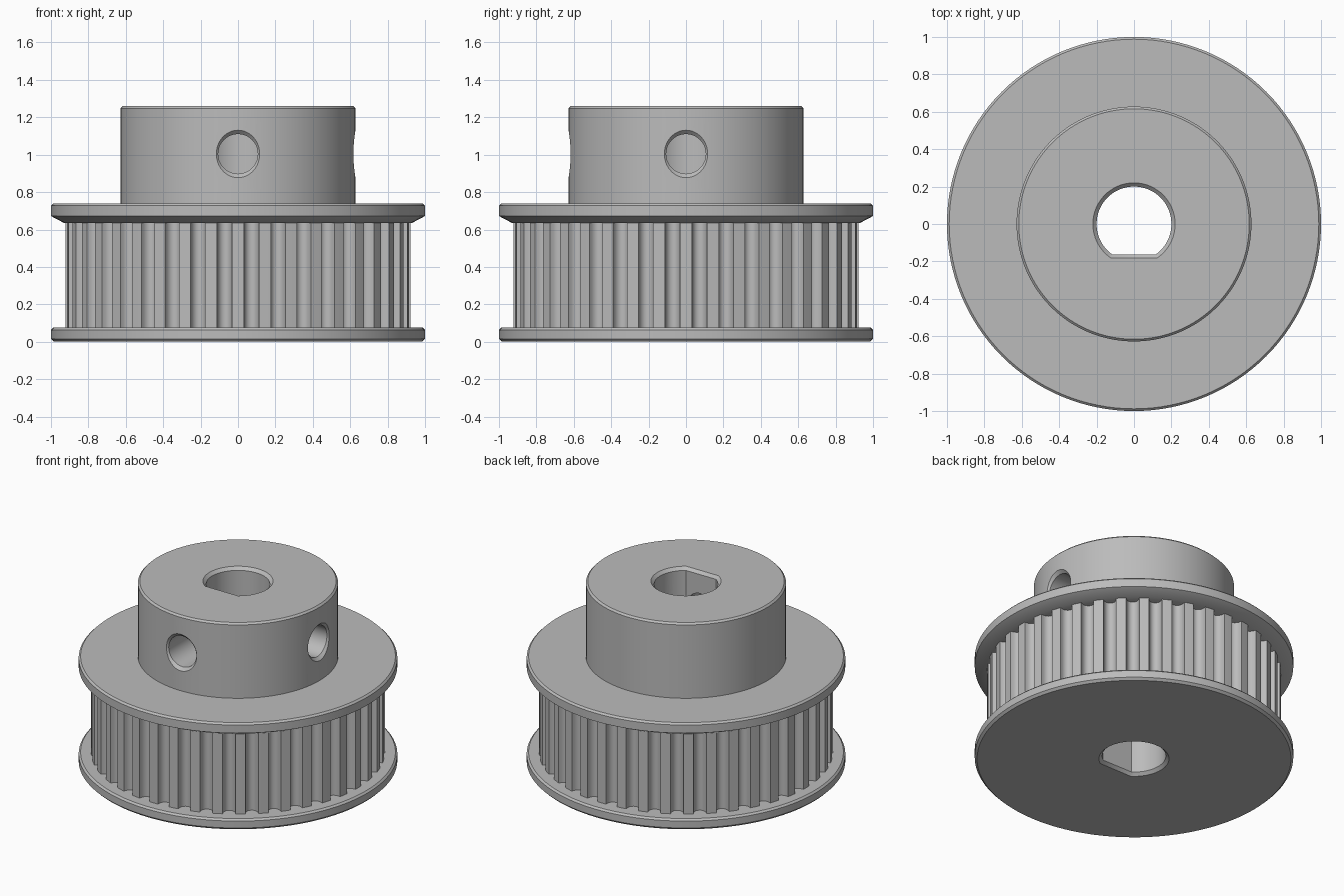
import bpy
import bmesh
from math import pi, sin, cos, asin, radians
from mathutils import Matrix

cube = bpy.data.objects.get("Cube")
if cube:
    bpy.data.objects.remove(cube)

TEETH = 40
GREY = (0.5, 0.5, 0.5, 1.0)
metal = bpy.data.materials.new("satin grey metal")
metal.use_nodes = True
metal.diffuse_color = GREY
metal.node_tree.nodes["Principled BSDF"].inputs["Base Color"].default_value = GREY


def loft(name, loops, closed=False):
    """Skin a stack of equal-length loops; cap the ends or join them into a ring."""
    bm = bmesh.new()
    rings = [[bm.verts.new(p) for p in loop] for loop in loops]
    pairs = list(zip(rings, rings[1:]))
    if closed:
        pairs.append((rings[-1], rings[0]))
    else:
        bm.faces.new(rings[0])
        bm.faces.new(rings[-1])
    for a, b in pairs:
        for i in range(len(a)):
            j = (i + 1) % len(a)
            bm.faces.new((a[i], a[j], b[j], b[i]))
    bmesh.ops.recalc_face_normals(bm, faces=bm.faces)
    mesh = bpy.data.meshes.new(name)
    bm.to_mesh(mesh)
    bm.free()
    mesh.materials.append(metal)
    obj = bpy.data.objects.new(name, mesh)
    bpy.context.collection.objects.link(obj)
    return obj


def circle(r, z, n=128):
    return [(r * cos(2 * pi * i / n), r * sin(2 * pi * i / n), z) for i in range(n)]


def d_section(r, flat, z, n=64):
    """Circle with a flat chord on the front side."""
    start = -asin(flat / r)
    sweep = pi - 2 * start
    return [(r * cos(start + sweep * i / n), r * sin(start + sweep * i / n), z)
            for i in range(n + 1)]


def tooth_loop(z):
    """Outline with flat-topped teeth and round-bottomed grooves."""
    tip, depth, half_groove = 0.922, 0.055, radians(2.55)
    pitch = 2 * pi / TEETH
    points = []
    for k in range(TEETH):
        middle = (k + 0.5) * pitch
        points.append((tip, k * pitch))
        for s in range(11):
            t = pi * s / 10
            points.append((tip - depth * sin(t) ** 0.8 if 0 < s < 10 else tip,
                           middle - half_groove * cos(t)))
    return [(r * cos(a), r * sin(a), z) for r, a in points]


def smooth(obj):
    bpy.ops.object.select_all(action="DESELECT")
    obj.select_set(True)
    bpy.context.view_layer.objects.active = obj
    bpy.ops.object.shade_smooth_by_angle(angle=radians(28))


# Flanges, core and hub turned as one body
profile = [(0.985, 0), (1, 0.015), (1, 0.063), (0.988, 0.075), (0.85, 0.075),
           (0.85, 0.635), (0.93, 0.635), (1, 0.672), (1, 0.728), (0.988, 0.74),
           (0.628, 0.74), (0.628, 1.248), (0.616, 1.26)]
body = loft("flanged_hub", [circle(r, z) for r, z in profile])

# Toothed belt ring, its ends sunk into the flanges
outer_low, outer_high = tooth_loop(0.06), tooth_loop(0.65)
inner = [[(x * 0.88, y * 0.88, z) for x, y, z in loop] for loop in (outer_high, outer_low)]
teeth = loft("toothed_ring", [outer_low, outer_high] + inner, closed=True)

# D-shaped shaft bore, chamfered at both ends
bore = [(0.23, 0.19, -0.01), (0.2, 0.163, 0.02), (0.2, 0.163, 1.24), (0.23, 0.19, 1.27)]
cutters = [loft("bore_cutter", [d_section(r, f, z) for r, f, z in bore])]

# Set screw holes in the front and left side of the hub
for name, turn in (("front_screw_cutter", Matrix.Rotation(pi / 2, 4, "X")),
                   ("left_screw_cutter", Matrix.Rotation(pi / 2, 4, "Y"))):
    screw = [(0.106, 0.0), (0.106, 0.607), (0.136, 0.637)]
    cutter = loft(name, [circle(r, z, 48) for r, z in screw])
    cutter.data.transform(Matrix.Translation((0, 0, 1.004)) @ turn)
    cutters.append(cutter)

for cutter in cutters:
    cut = body.modifiers.new(cutter.name, "BOOLEAN")
    cut.operation = "DIFFERENCE"
    cut.solver = "EXACT"
    cut.object = cutter

# Bake the cuts and remove the cutters
bpy.context.view_layer.update()
evaluated = body.evaluated_get(bpy.context.evaluated_depsgraph_get())
cut_mesh = bpy.data.meshes.new_from_object(evaluated)
body.modifiers.clear()
body.data = cut_mesh
for cutter in cutters:
    bpy.data.objects.remove(cutter)

for part in (body, teeth):
    smooth(part)
